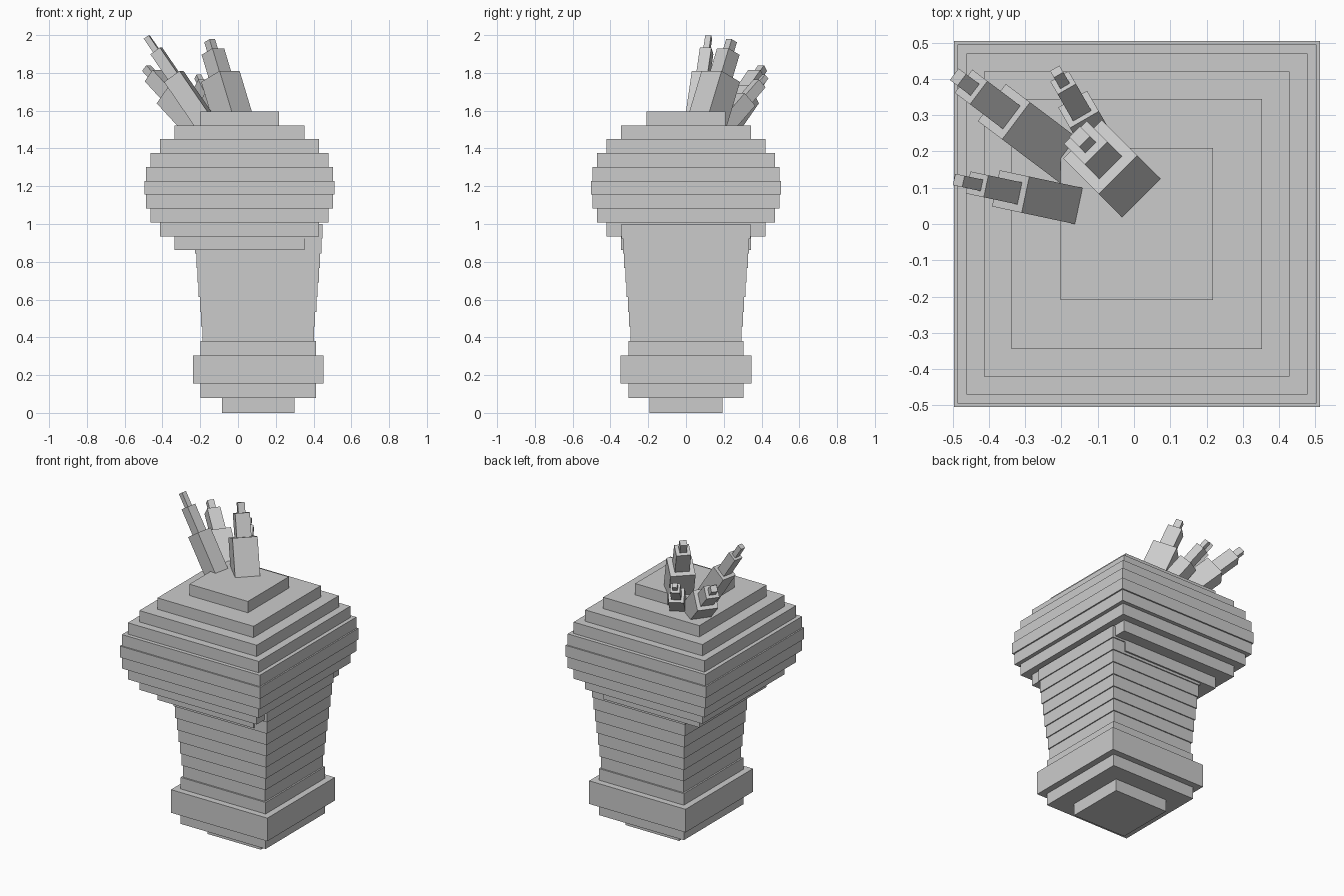
import bpy
from math import cos, sin, radians
from mathutils import Matrix, Vector

cube = bpy.data.objects.get("Cube")
if cube:
    bpy.data.objects.remove(cube, do_unlink=True)

# One plain stone colour
stone = bpy.data.materials.new("grey_stone")
stone.use_nodes = True
GREY = (0.6, 0.6, 0.6, 1)
stone.diffuse_color = GREY
stone.node_tree.nodes["Principled BSDF"].inputs["Base Color"].default_value = GREY


def box(name, size, matrix):
    """Add a box of the given size, placed by a matrix."""
    bpy.ops.mesh.primitive_cube_add(size=1)
    ob = bpy.context.object
    ob.name = name
    ob.data.transform(matrix @ Matrix.Diagonal((*size, 1)))
    ob.data.materials.append(stone)
    return ob


def slab(name, x, half, bottom, top):
    """Square slab between two heights."""
    box(name, (2 * half, 2 * half, top - bottom),
        Matrix.Translation((x, 0, (bottom + top) / 2)))


# Stepped foot
BODY_X = 0.107
for half, bottom, top in ((0.192, 0, 0.078), (0.305, 0.078, 0.155),
                          (0.346, 0.155, 0.305), (0.305, 0.305, 0.38)):
    slab("foot_slab", BODY_X, half, bottom, top)

# Column of thin slabs that widens slightly upward
STEP = 0.0775
for i in range(8):
    z = 0.38 + i * STEP
    slab("column_slab", BODY_X, 0.295 + 0.0066 * i, z, z + STEP)

# Head: slabs stepped like a ball, mirrored about its middle
HEAD_X, MIDDLE, THICK = 0.008, 1.192, 0.0735
for i, half in enumerate((0.504, 0.495, 0.47, 0.421, 0.345, 0.21)):
    for level in {i, -i}:
        z = MIDDLE + level * THICK
        slab("head_slab", HEAD_X, half, z - THICK / 2, z + THICK / 2)


def spike(name, tip, heading, pitch, tiers):
    """Leaning spike of nested square bars; tiers hold width, drop and length."""
    h, p = radians(heading), radians(pitch)
    axis = Vector((cos(h) * cos(p), sin(h) * cos(p), sin(p)))
    side = Vector((-sin(h), cos(h), 0))
    turn = Matrix((side, axis.cross(side), axis)).transposed().to_4x4()
    for part, (width, drop, length) in zip(("tip", "middle", "base"), tiers):
        centre = Vector(tip) - axis * (drop + length / 2)
        box(f"{name}_{part}", (width, width, length),
            Matrix.Translation(centre) @ turn)


# Spikes sprouting from the back right of the head
spike("right_spike", (-0.483, 0.12, 1.99), 168, 55,
      ((0.032, 0, 0.12), (0.062, 0.09, 0.2), (0.102, 0.255, 0.3)))
spike("corner_spike", (-0.485, 0.405, 1.825), 143, 41,
      ((0.04, 0, 0.1), (0.08, 0.06, 0.2), (0.128, 0.21, 0.32)))
spike("middle_spike", (-0.15, 0.241, 1.97), 135, 67,
      ((0.042, 0, 0.1), (0.088, 0.062, 0.2), (0.15, 0.205, 0.32)))
spike("back_spike", (-0.213, 0.42, 1.78), 120, 45,
      ((0.03, 0, 0.1), (0.058, 0.05, 0.2), (0.092, 0.17, 0.27)))
